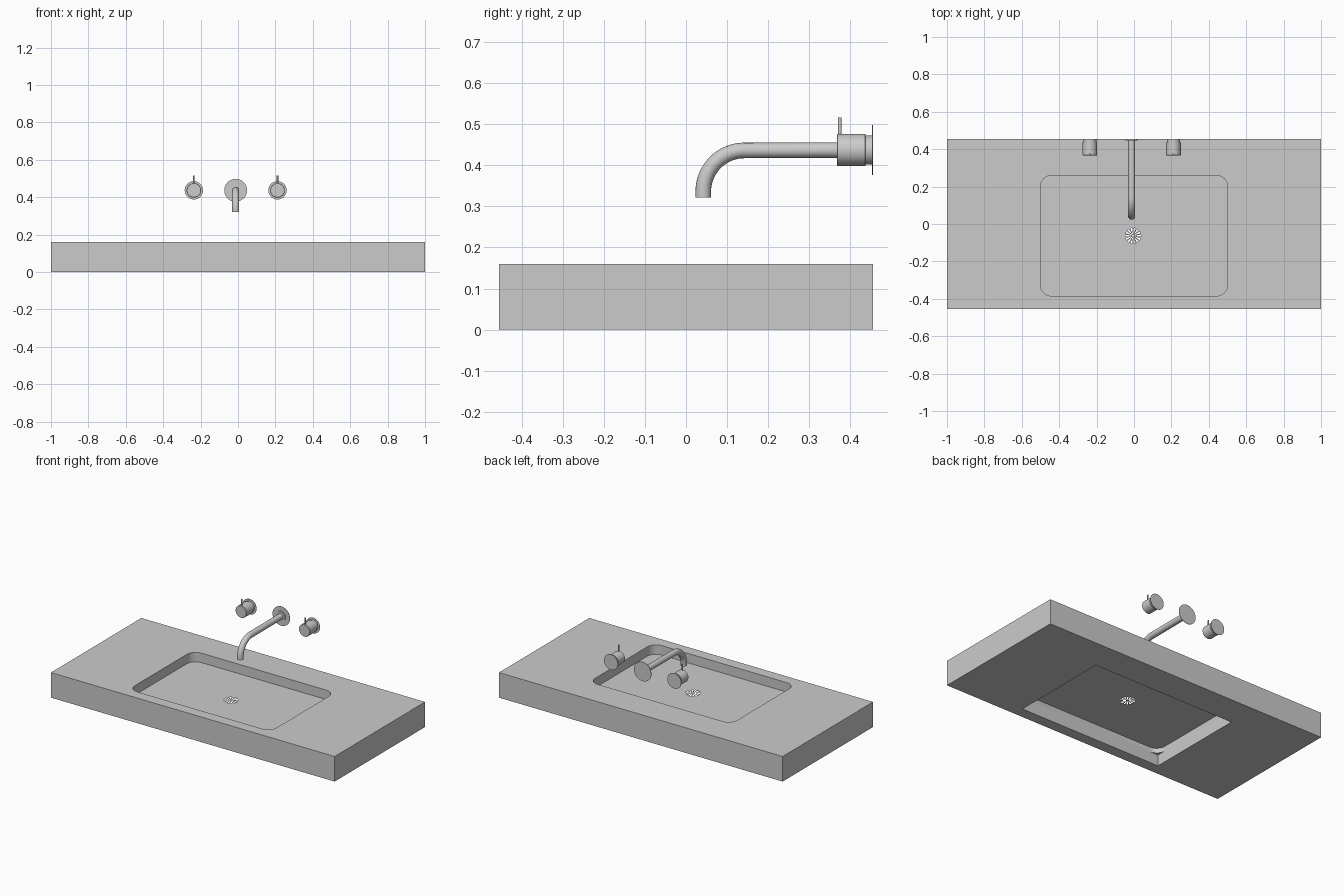
import bpy, bmesh
from math import sin, cos, pi, radians

if "Cube" in bpy.data.objects:
    bpy.data.objects.remove(bpy.data.objects["Cube"])

X0, X1, Y0, Y1, R = -0.5, 0.5, -0.385, 0.26, 0.06   # basin opening
TOP, FLOOR, LEDGE = 0.16, 0.10, 0.07
SPOUT_X, TAP_Z, WALL_Y = -0.0125, 0.437, 0.455
SEG = 8


def finish(bm, name, smooth=None, fix=True):
    if fix:
        bmesh.ops.recalc_face_normals(bm, faces=bm.faces)
    me = bpy.data.meshes.new(name)
    bm.to_mesh(me)
    bm.free()
    ob = bpy.data.objects.new(name, me)
    bpy.context.collection.objects.link(ob)
    if smooth:
        shade(ob, smooth)
    return ob


def shade(ob, angle=35):
    bpy.ops.object.select_all(action='DESELECT')
    ob.select_set(True)
    bpy.context.view_layer.objects.active = ob
    bpy.ops.object.shade_smooth_by_angle(angle=radians(angle))


def rect(x0, x1, y0, y1):
    return [(x1, y1), (x0, y1), (x0, y0), (x1, y0)]


def rounded():
    pts = []
    for k, (x, y) in enumerate(rect(X0 + R, X1 - R, Y0 + R, Y1 - R)):
        for i in range(SEG + 1):
            a = (k + i / SEG) * pi / 2
            pts.append((x + R * cos(a), y + R * sin(a)))
    return pts


def ring(bm, pts, z):
    return [bm.verts.new((x, y, z)) for x, y in pts]


def wall(bm, a, b):
    n = len(a)
    for i in range(n):
        j = (i + 1) % n
        bm.faces.new((a[i], a[j], b[j], b[i]))


def fill(bm, rings, up=1):
    edges = []
    for r in rings:
        for i, v in enumerate(r):
            w = r[(i + 1) % len(r)]
            edges.append(bm.edges.get((v, w)) or bm.edges.new((v, w)))
    bmesh.ops.triangle_fill(bm, use_beauty=True, use_dissolve=False,
                            edges=edges, normal=(0, 0, up))


# Counter slab: rounded opening above, square-cornered recess below
bm = bmesh.new()
outer = rect(-1, 1, -0.455, 0.455)
square = rect(X0, X1, Y0, Y1)
ot, ob_ = ring(bm, outer, TOP), ring(bm, outer, 0)
rt, rl = ring(bm, rounded(), TOP), ring(bm, rounded(), LEDGE)
sl, sb = ring(bm, square, LEDGE), ring(bm, square, 0)
wall(bm, ot, ob_)
wall(bm, rt, rl)
wall(bm, sl, sb)
for k in range(4):
    bm.faces.new([sl[k]] + rl[k * (SEG + 1):(k + 1) * (SEG + 1)])
fill(bm, [ot, rt])
fill(bm, [ob_, sb], -1)
bmesh.ops.remove_doubles(bm, verts=bm.verts, dist=1e-5)
finish(bm, "counter_slab", 30)

# Basin floor with radial drain slots
bm = bmesh.new()
loops = [ring(bm, rounded(), FLOOR)]
SLOTS = 14
for i in range(SLOTS):
    a, h = 2 * pi * i / SLOTS, pi / SLOTS * 0.55
    loops.append(ring(bm, [(-0.005 + r * cos(t), -0.063 + r * sin(t)) for r, t in
                           ((0.009, a - h), (0.042, a - h), (0.042, a + h), (0.009, a + h))], FLOOR))
fill(bm, loops)
finish(bm, "basin_floor")


def lathe(name, x, profile, n=40):
    """Revolve (radius, y) points round a front-to-back axis."""
    bm = bmesh.new()
    rings = [[bm.verts.new((x + r * cos(2 * pi * i / n), y, TAP_Z + r * sin(2 * pi * i / n)))
              for i in range(n)] for r, y in profile]
    for a, b in zip(rings, rings[1:]):
        wall(bm, a, b)
    bm.faces.new(rings[0])
    bm.faces.new(rings[-1])
    return finish(bm, name, 35)


# Spout wall plate and collar
lathe("spout_wall_plate", SPOUT_X, [(0.032, 0.447), (0.032, 0.4525), (0.061, 0.4525), (0.061, WALL_Y)])

# Spout pipe: straight run, quarter bend, short drop
BEND = 0.1
path = [(WALL_Y - 0.003, TAP_Z)]
for i in range(17):
    a = pi / 2 * (1 + i / 16)
    path.append((0.142 + BEND * cos(a), TAP_Z - 0.001 - BEND + BEND * sin(a)))
path.append((0.042, 0.321))
cu = bpy.data.curves.new("spout_pipe", 'CURVE')
cu.dimensions = '3D'
cu.bevel_depth = 0.019
cu.bevel_resolution = 6
cu.use_fill_caps = True
sp = cu.splines.new('POLY')
sp.points.add(len(path) - 1)
for p, (y, z) in zip(sp.points, path):
    p.co = (SPOUT_X, y, z, 1)
pipe = bpy.data.objects.new("spout_pipe", cu)
bpy.context.collection.objects.link(pipe)
bpy.ops.object.select_all(action='DESELECT')
pipe.select_set(True)
bpy.context.view_layer.objects.active = pipe
bpy.ops.object.convert(target='MESH')
shade(bpy.context.view_layer.objects.active)

# Two tap handles, each with a pin lever
for side, s in (("left", -1), ("right", 1)):
    x = SPOUT_X + s * 0.2235
    lathe(side + "_handle", x, [(0.037, 0.367), (0.039, 0.369), (0.039, 0.436), (0.035, 0.437),
                                (0.035, 0.4525), (0.049, 0.4525), (0.049, WALL_Y)])
    bpy.ops.mesh.primitive_cylinder_add(vertices=16, radius=0.0045, depth=0.05,
                                        location=(x, 0.374, 0.491))
    pin = bpy.context.object
    pin.name = side + "_lever_pin"
    shade(pin)
